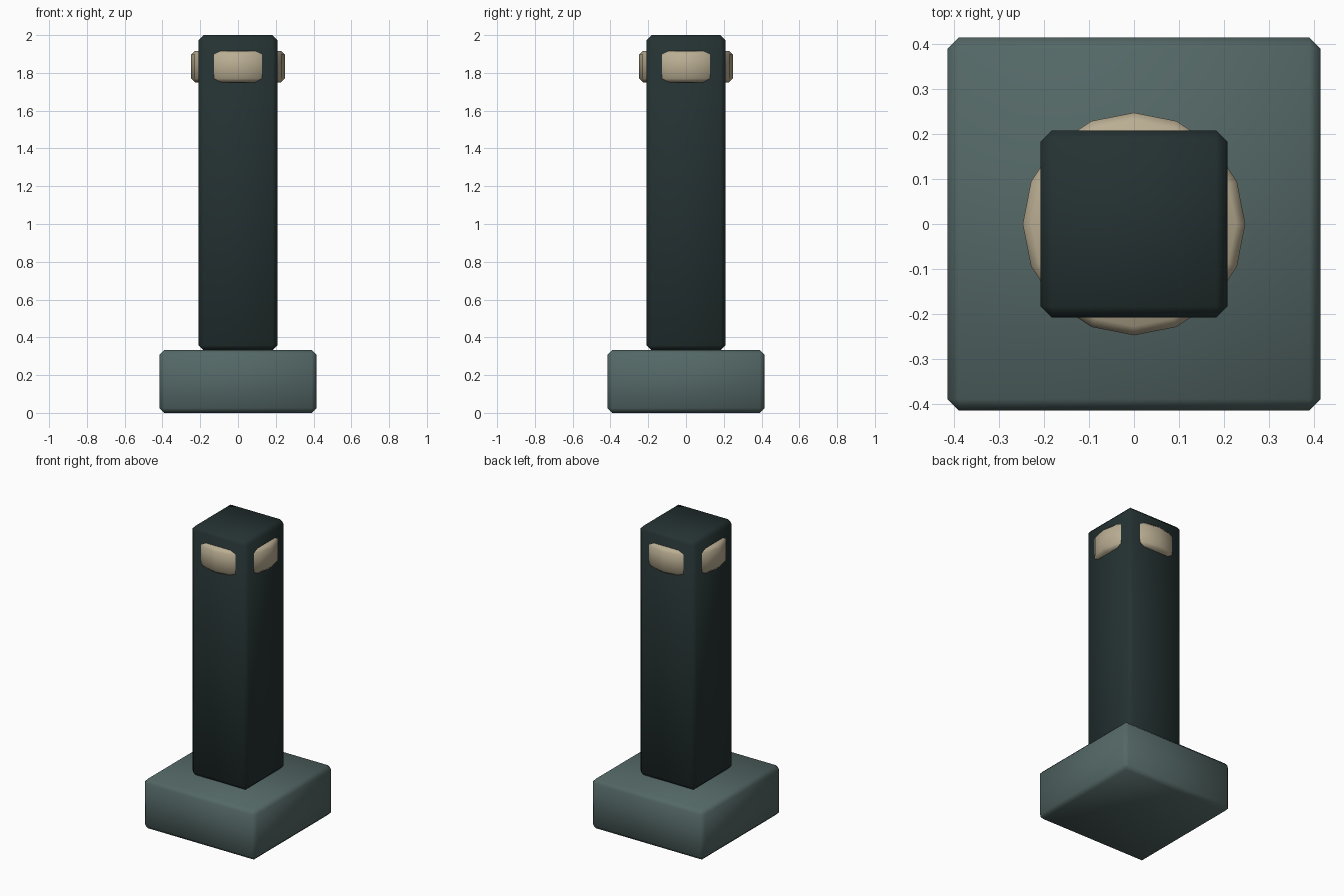
import bpy
import bmesh
from mathutils import Matrix

default = bpy.data.objects.get("Cube")
if default:
    bpy.data.objects.remove(default, do_unlink=True)


def make_material(name, rgb):
    mat = bpy.data.materials.new(name)
    mat.use_nodes = True
    color = (*rgb, 1.0)
    mat.diffuse_color = color
    mat.node_tree.nodes["Principled BSDF"].inputs["Base Color"].default_value = color
    return mat


def finish(name, bm, z_mid, mat, chamfer, edges):
    """Chamfer the chosen edges, shade smooth and place the part."""
    bmesh.ops.bevel(bm, geom=edges, offset=chamfer, segments=1,
                    affect='EDGES', profile=0.5)
    bmesh.ops.recalc_face_normals(bm, faces=bm.faces)
    for face in bm.faces:
        face.smooth = True
    mesh = bpy.data.meshes.new(name)
    bm.to_mesh(mesh)
    bm.free()
    mesh.materials.append(mat)
    obj = bpy.data.objects.new(name, mesh)
    obj.location.z = z_mid
    bpy.context.collection.objects.link(obj)
    return obj


def chamfered_box(name, width, z0, z1, mat, chamfer=0.025):
    bm = bmesh.new()
    bmesh.ops.create_cube(bm, size=1,
                          matrix=Matrix.Diagonal((width, width, z1 - z0, 1)))
    return finish(name, bm, (z0 + z1) / 2, mat, chamfer, bm.edges[:])


def chamfered_disc(name, radius, z0, z1, sides, mat, chamfer):
    bm = bmesh.new()
    bmesh.ops.create_cone(bm, cap_ends=True, segments=sides, radius1=radius,
                          radius2=radius, depth=z1 - z0)
    rims = [e for e in bm.edges
            if abs(e.verts[0].co.z - e.verts[1].co.z) < 0.001]
    return finish(name, bm, (z0 + z1) / 2, mat, chamfer, rims)


slate = make_material("slate_green", (0.088, 0.138, 0.133))
dark = make_material("dark_green", (0.018, 0.031, 0.031))
cream = make_material("warm_cream", (0.49, 0.42, 0.29))

# Square foot, tall post, and the lamp disc showing through its four sides
chamfered_box("base", 0.83, 0, 0.333, slate)
chamfered_box("post", 0.416, 0.333, 2.0, dark)
chamfered_disc("lamp", 0.248, 1.75, 1.917, 16, cream, 0.02)
